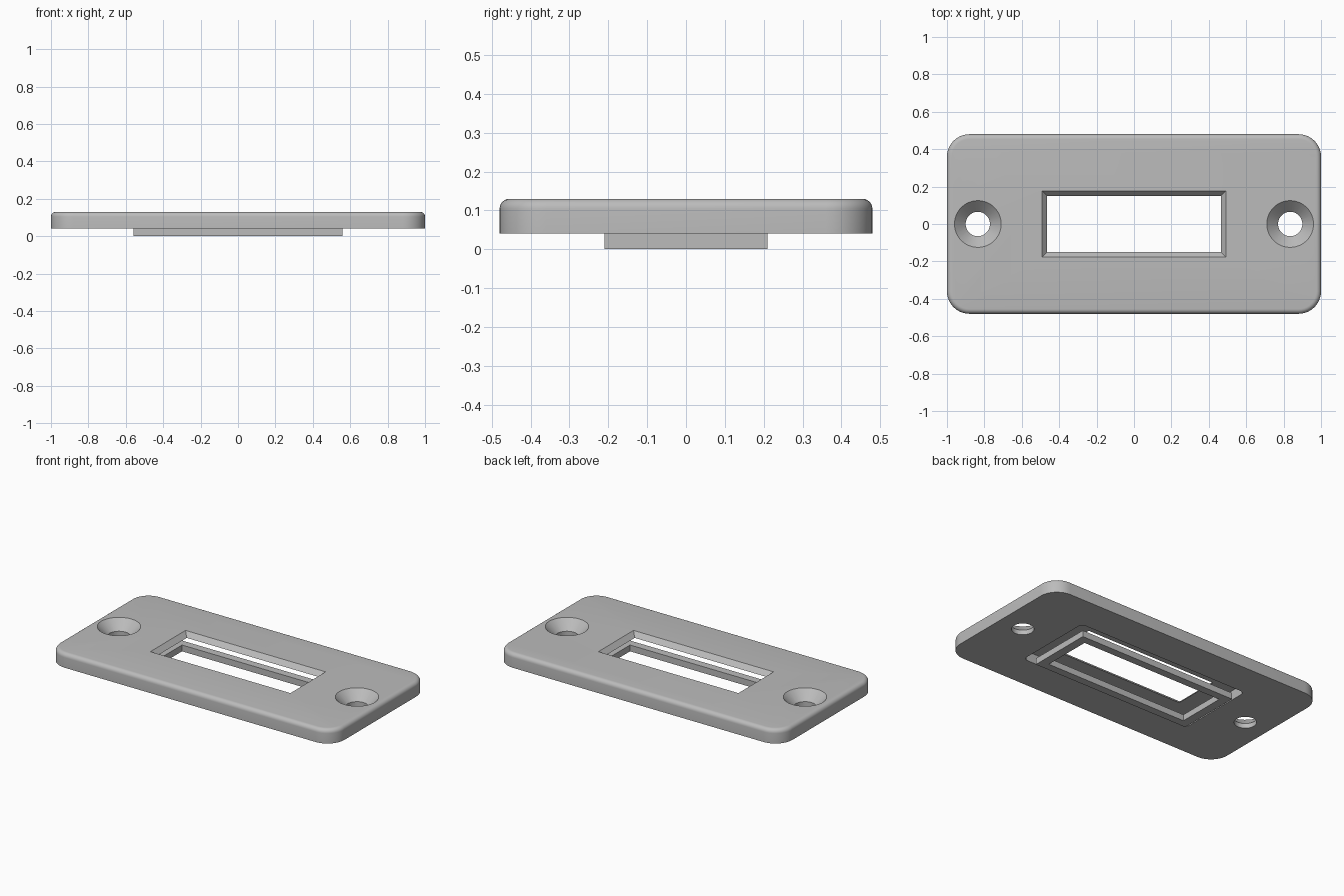
import bpy, bmesh, math
from mathutils import Matrix

if "Cube" in bpy.data.objects:
    bpy.data.objects.remove(bpy.data.objects["Cube"], do_unlink=True)

grey = bpy.data.materials.new("plain_grey")
grey.use_nodes = True
colour = (0.5, 0.5, 0.5, 1)
grey.diffuse_color = colour
grey.node_tree.nodes["Principled BSDF"].inputs["Base Color"].default_value = colour


def make_object(name, bm):
    bmesh.ops.recalc_face_normals(bm, faces=bm.faces)
    mesh = bpy.data.meshes.new(name)
    bm.to_mesh(mesh)
    bm.free()
    mesh.materials.append(grey)
    obj = bpy.data.objects.new(name, mesh)
    bpy.context.collection.objects.link(obj)
    return obj


def block(name, hx, hy, z0, z1, corner=0, fillet=0, flare=0):
    """Box with optional rounded corners, top fillet, or outward flare at the top."""
    bm = bmesh.new()
    bmesh.ops.create_cube(bm, size=2)
    for v in bm.verts:
        top = v.co.z > 0
        grow = flare if top else 0
        v.co = (v.co.x * (hx + grow), v.co.y * (hy + grow), z1 if top else z0)
    if corner:
        upright = [e for e in bm.edges if abs(e.verts[0].co.z - e.verts[1].co.z) > 1e-4]
        bmesh.ops.bevel(bm, geom=upright, offset=corner, segments=10,
                        profile=0.5, affect='EDGES')
    if fillet:
        rim = [e for e in bm.edges if all(v.co.z > z1 - 1e-4 for v in e.verts)]
        bmesh.ops.bevel(bm, geom=rim, offset=fillet, segments=6,
                        profile=0.5, affect='EDGES')
    return make_object(name, bm)


def cone(name, x, r0, r1, z0, z1):
    bm = bmesh.new()
    bmesh.ops.create_cone(bm, cap_ends=True, segments=48, radius1=r0, radius2=r1,
                          depth=z1 - z0, matrix=Matrix.Translation((x, 0, (z0 + z1) / 2)))
    return make_object(name, bm)


def cut(target, cutter):
    cutter.hide_render = True
    mod = target.modifiers.new("cut", 'BOOLEAN')
    mod.operation, mod.solver, mod.object = 'DIFFERENCE', 'EXACT', cutter
    bpy.context.view_layer.objects.active = target
    bpy.ops.object.modifier_apply(modifier=mod.name)
    bpy.data.objects.remove(cutter, do_unlink=True)


# Cover plate with rounded corners and a softened top rim
plate = block("cover_plate", 1, 0.48, 0.04, 0.13, corner=0.12, fillet=0.026)

# Recess in the underside, then the window with sloping sides
cut(plate, block("recess_cutter", 0.61, 0.26, -0.1, 0.10, corner=0.03))
cut(plate, block("window_cutter", 0.46, 0.145, 0.095, 0.135, flare=0.036))

# Countersunk screw holes
for x in (-0.835, 0.835):
    cut(plate, cone("hole_cutter", x, 0.065, 0.065, -0.1, 0.2))
    cut(plate, cone("countersink_cutter", x, 0.06, 0.135, 0.065, 0.14))

# Thin frame below the recess
frame = block("retaining_frame", 0.56, 0.21, 0, 0.04)
cut(frame, block("frame_cutter", 0.505, 0.16, -0.1, 0.2))

# Smooth curves, crisp edges
for obj in (plate, frame):
    bpy.ops.object.select_all(action='DESELECT')
    obj.select_set(True)
    bpy.context.view_layer.objects.active = obj
    bpy.ops.object.shade_smooth_by_angle(angle=math.radians(30))
